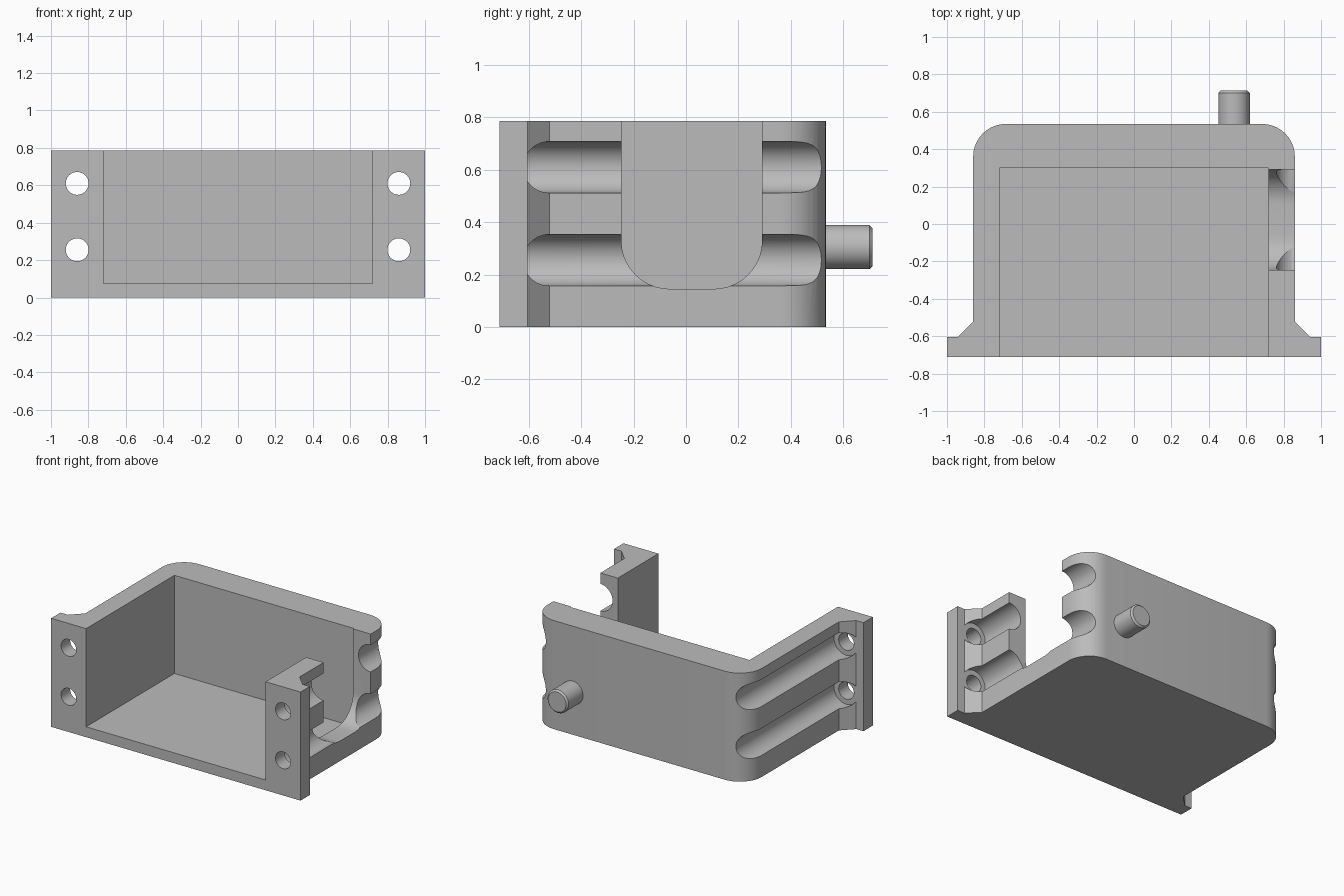
import bpy, bmesh
from math import sin, cos, pi, radians
from mathutils import Vector, Matrix

if "Cube" in bpy.data.objects:
    bpy.data.objects.remove(bpy.data.objects["Cube"], do_unlink=True)

HEIGHT = 0.787
FRONT, BACK = -0.712, 0.535
SIDE = 0.86            # outer face of the side walls, also the screw axis
INNER = 0.72           # inner face of the side walls
FLANGE = -0.605        # rear face of the mounting flanges
SCREW_Z = (0.255, 0.61)

grey = bpy.data.materials.new("grey plastic")
grey.use_nodes = True
grey.diffuse_color = (0.5, 0.5, 0.5, 1)
grey.node_tree.nodes["Principled BSDF"].inputs["Base Color"].default_value = (0.5, 0.5, 0.5, 1)


def finish(name, bm):
    bmesh.ops.recalc_face_normals(bm, faces=bm.faces)
    mesh = bpy.data.meshes.new(name)
    bm.to_mesh(mesh)
    bm.free()
    mesh.materials.append(grey)
    ob = bpy.data.objects.new(name, mesh)
    bpy.context.collection.objects.link(ob)
    return ob


def prism(name, points, depth):
    """Close a 3D outline and extrude it along the depth vector."""
    bm = bmesh.new()
    face = bm.faces.new([bm.verts.new(p) for p in points])
    ext = bmesh.ops.extrude_face_region(bm, geom=[face])["geom"]
    moved = [v for v in ext if isinstance(v, bmesh.types.BMVert)]
    bmesh.ops.translate(bm, verts=moved, vec=Vector(depth))
    return finish(name, bm)


def rod(name, x, z, radius, y0, y1, chamfer=0):
    """Cylinder along y, with an optional chamfer on its rear end."""
    bm = bmesh.new()
    place = Matrix.Translation((x, (y0 + y1) / 2, z)) @ Matrix.Rotation(pi / 2, 4, 'X')
    bmesh.ops.create_cone(bm, cap_ends=True, segments=48, radius1=radius,
                          radius2=radius, depth=y1 - y0, matrix=place)
    if chamfer:
        rim = [e for e in bm.edges if all(v.co.y > y1 - 0.001 for v in e.verts)]
        bmesh.ops.bevel(bm, geom=rim, offset=chamfer, segments=1, affect='EDGES')
    return finish(name, bm)


def arc(cx, cy, r, start, end, steps=10):
    angles = [radians(start + (end - start) * i / steps) for i in range(steps + 1)]
    return [(cx + r * cos(a), cy + r * sin(a)) for a in angles]


def activate(ob):
    bpy.ops.object.select_all(action='DESELECT')
    ob.select_set(True)
    bpy.context.view_layer.objects.active = ob


def cut(target, cutter):
    cutter.hide_render = True
    mod = target.modifiers.new("cut", 'BOOLEAN')
    mod.operation = 'DIFFERENCE'
    mod.solver = 'EXACT'
    mod.object = cutter
    activate(target)
    bpy.ops.object.modifier_apply(modifier=mod.name)
    bpy.data.objects.remove(cutter, do_unlink=True)


# Housing: flanged plan outline with rounded rear corners
R = 0.175
half = [(1, FRONT), (1, FLANGE), (0.942, FLANGE), (SIDE, -0.522)]
half += arc(SIDE - R, BACK - R, R, 0, 90)
outline = half + [(-x, y) for x, y in reversed(half)]
housing = prism("housing", [(x, y, 0) for x, y in outline], (0, 0, HEIGHT))

# Cavity open to the front and top
cavity = [(-INNER, -1, 0.075), (INNER, -1, 0.075), (INNER, 0.3, 0.075), (-INNER, 0.3, 0.075)]
cut(housing, prism("cavity_cutter", cavity, (0, 0, 1)))

# Screw holes through the flanges and screwdriver grooves along the sides
for x in (-SIDE, SIDE):
    for z in SCREW_Z:
        cut(housing, rod("groove_cutter", x, z, 0.098, FLANGE - 0.003, 0.7))
        cut(housing, rod("hole_cutter", x, z, 0.061, -0.8, -0.5))

# U-shaped notch in the left wall
Y0, Y1, LOW, NR = -0.247, 0.291, 0.145, 0.185
notch = [(Y1, 1), *arc(Y1 - NR, LOW + NR, NR, 0, -90),
         *arc(Y0 + NR, LOW + NR, NR, -90, -180), (Y0, 1)]
cut(housing, prism("notch_cutter", [(0.6, y, z) for y, z in notch], (0.5, 0, 0)))

# Locating peg on the back
peg = rod("locating_peg", 0.535, 0.305, 0.084, 0.45, 0.713, 0.012)

for ob in (housing, peg):
    activate(ob)
    bpy.ops.object.shade_smooth_by_angle(angle=radians(25))
